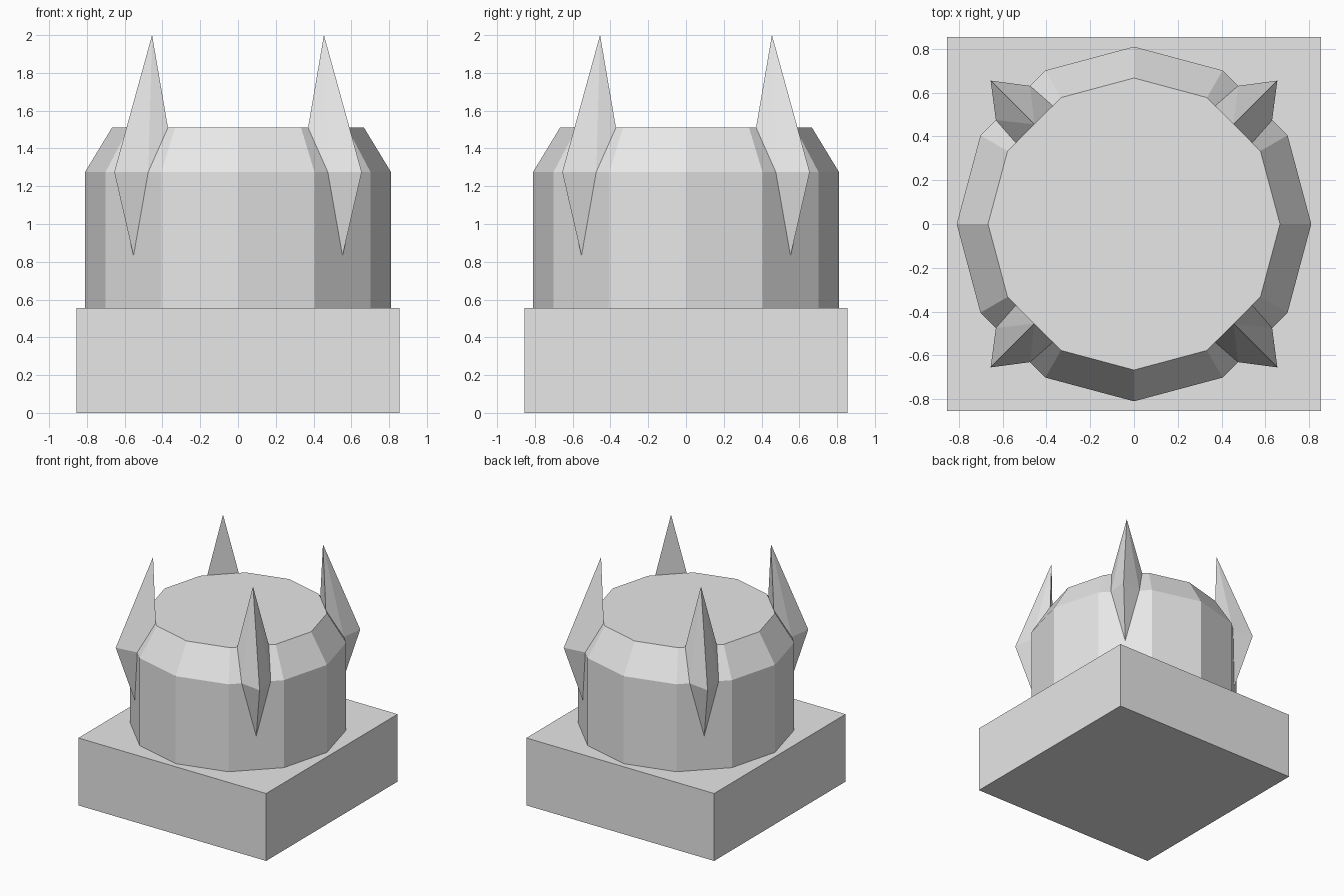
import bpy
import bmesh
from math import pi
from mathutils import Matrix

cube = bpy.data.objects.get("Cube")
if cube:
    bpy.data.objects.remove(cube, do_unlink=True)

# One plain grey for everything
grey = bpy.data.materials.new("plain grey")
grey.use_nodes = True
GREY = (0.8, 0.8, 0.8, 1.0)
grey.diffuse_color = GREY
grey.node_tree.nodes["Principled BSDF"].inputs["Base Color"].default_value = GREY

BASE_TOP, RIM, TOP = 0.555, 1.275, 1.51


def add_object(name, bm):
    mesh = bpy.data.meshes.new(name)
    bm.normal_update()
    bm.to_mesh(mesh)
    bm.free()
    mesh.materials.append(grey)
    obj = bpy.data.objects.new(name, mesh)
    bpy.context.collection.objects.link(obj)
    return obj


# Square plinth
bm = bmesh.new()
bmesh.ops.create_cube(bm, size=1)
bmesh.ops.scale(bm, vec=(1.71, 1.71, BASE_TOP), verts=bm.verts)
bmesh.ops.translate(bm, vec=(0, 0, BASE_TOP / 2), verts=bm.verts)
add_object("plinth", bm)

# Twelve-sided drum with a chamfered top
bm = bmesh.new()
rings = []
for radius, z in ((0.81, BASE_TOP), (0.81, RIM), (0.667, TOP)):
    rings.append([bm.verts.new(Matrix.Rotation(i * pi / 6, 3, "Z") @ Matrix.Translation((radius, 0, z)).translation)
                  for i in range(12)])
for low, high in zip(rings, rings[1:]):
    for i in range(12):
        j = (i + 1) % 12
        bm.faces.new((low[i], low[j], high[j], high[i]))
bm.faces.new(rings[-1])
bm.faces.new(reversed(rings[0]))
add_object("drum", bm)


# Pointed horns growing out of the four diagonal sides of the drum
def add_horn(name, turn):
    bm = bmesh.new()
    tip = bm.verts.new((0.455, 0.455, 2.0))
    outer = bm.verts.new((0.655, 0.655, RIM))
    foot = bm.verts.new((0.553, 0.553, 0.83))
    top_a, top_b = bm.verts.new((0.371, 0.54, TOP)), bm.verts.new((0.54, 0.371, TOP))
    rim_a, rim_b = bm.verts.new((0.475, 0.631, RIM)), bm.verts.new((0.631, 0.475, RIM))
    for face in ((tip, top_a, rim_a), (tip, rim_a, outer), (outer, rim_a, foot),
                 (tip, rim_b, top_b), (tip, outer, rim_b), (outer, foot, rim_b),
                 (tip, top_b, top_a)):
        bm.faces.new(face)
    bmesh.ops.rotate(bm, verts=bm.verts, matrix=Matrix.Rotation(turn * pi / 2, 3, "Z"))
    add_object(name, bm)


for turn, name in enumerate(("back_left_horn", "back_right_horn", "front_right_horn", "front_left_horn")):
    add_horn(name, turn)
